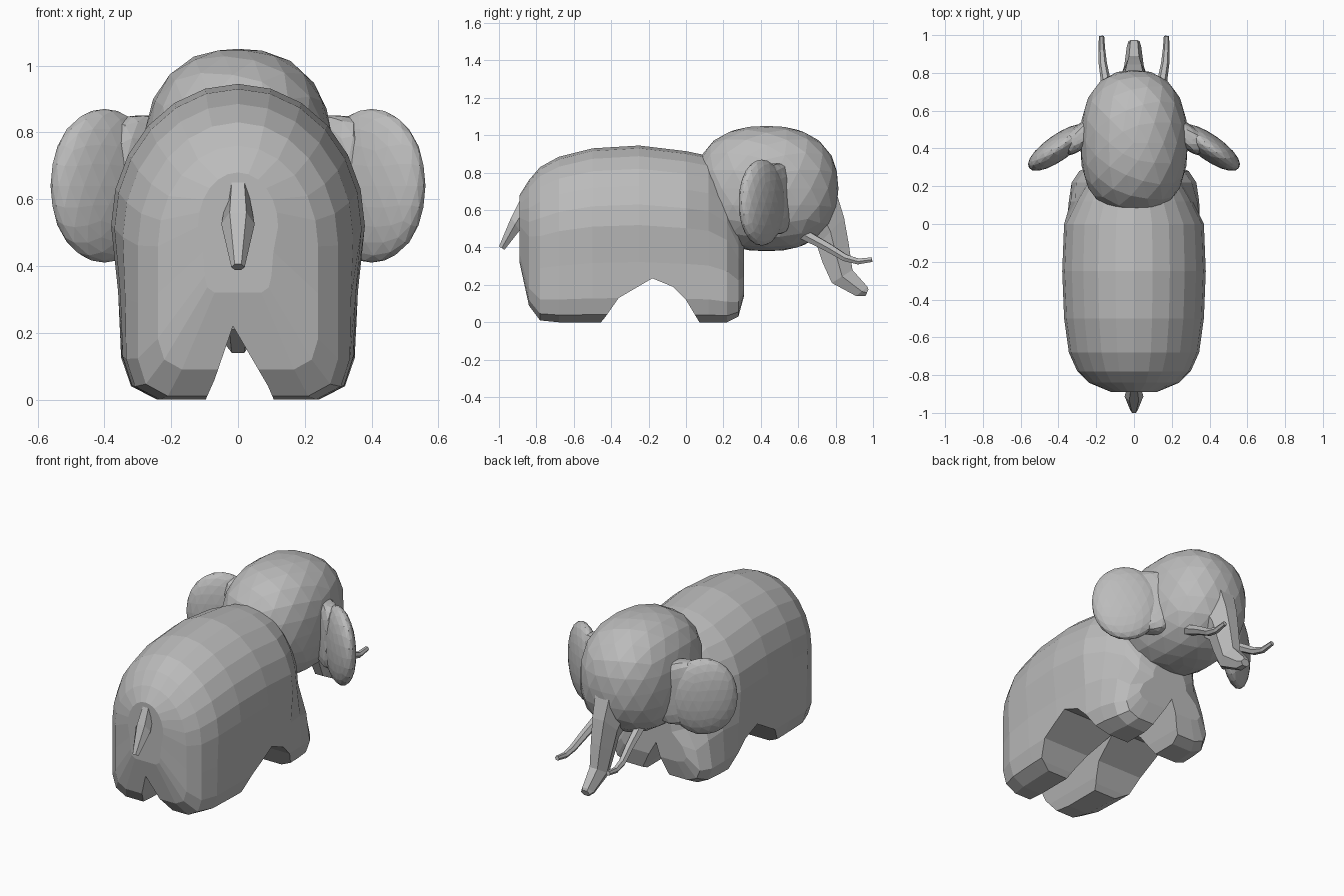
import bpy
import bmesh
from math import cos, sin, pi, radians
from mathutils import Vector, Matrix

cube = bpy.data.objects.get("Cube")
if cube:
    bpy.data.objects.remove(cube, do_unlink=True)

GREY = (0.5, 0.5, 0.5, 1.0)
grey = bpy.data.materials.new("grey_hide")
grey.use_nodes = True
grey.diffuse_color = GREY
for node in grey.node_tree.nodes:
    if node.type == 'BSDF_PRINCIPLED':
        node.inputs["Base Color"].default_value = GREY


def finish(name, bm):
    """Turn a bmesh into a flat shaded grey object."""
    bmesh.ops.recalc_face_normals(bm, faces=bm.faces[:])
    mesh = bpy.data.meshes.new(name)
    bm.to_mesh(mesh)
    bm.free()
    mesh.materials.append(grey)
    obj = bpy.data.objects.new(name, mesh)
    bpy.context.collection.objects.link(obj)
    return obj


def loft(name, rings):
    """Skin closed rings of equal length and cap both ends."""
    bm = bmesh.new()
    loops = [[bm.verts.new(p) for p in ring] for ring in rings]
    count = len(loops[0])
    for a, b in zip(loops, loops[1:]):
        for i in range(count):
            j = (i + 1) % count
            bm.faces.new((a[i], a[j], b[j], b[i]))
    bm.faces.new(loops[0])
    bm.faces.new(loops[-1])
    return finish(name, bm)


def blob(name, centre, radii, power=2.0, turn=0.0):
    """Faceted ellipsoid; a higher power makes it boxier."""
    bm = bmesh.new()
    bmesh.ops.create_icosphere(bm, subdivisions=3, radius=1.0)
    place = Matrix.Translation(centre) @ Matrix.Rotation(turn, 4, 'Z')
    for v in bm.verts:
        fit = sum(abs(c) ** power for c in v.co) ** (-1 / power)
        v.co = place @ Vector([c * fit * r for c, r in zip(v.co, radii)])
    return finish(name, bm)


def hex_ring(front, back, half_width):
    """Six sided ring between a front and a back (y, z) point."""
    f, k = Vector((0, *front)), Vector((0, *back))
    mid, reach = (f + k) / 2, (f - k) / 2 / cos(pi / 6)
    return [mid + reach * cos(a) + Vector((half_width * sin(a), 0, 0))
            for a in [pi / 6 + i * pi / 3 for i in range(6)]]


def tube(name, path, radii, sides=6):
    """Tapered tube along a path."""
    pts = [Vector(p) for p in path]
    rings = []
    for i, (p, r) in enumerate(zip(pts, radii)):
        along = (pts[min(i + 1, len(pts) - 1)] - pts[max(i - 1, 0)]).normalized()
        side = along.cross(Vector((0, 0, 1))).normalized()
        up = side.cross(along)
        rings.append([p + (side * cos(a) + up * sin(a)) * r
                      for a in [2 * pi * k / sides for k in range(sides)]])
    return loft(name, rings)


def body_ring(y, low, high, top, base):
    """Domed section with upright sides and rounded feet."""
    mid = base + (top - base) * 0.55
    rise = mid - base
    half = [(low * 0.7, base), (low * 0.92, base + 0.04 * rise / 0.5),
            (low, base + rise * 0.25), (low * 0.7 + high * 0.3, base + rise * 0.62)]
    half += [(high * cos(a), mid + (top - mid) * sin(a))
             for a in [i * pi / 12 for i in range(6)]]
    ring = [(0, base)] + half + [(0, top)] + [(-x, z) for x, z in reversed(half)]
    return [(x, y, z) for x, z in ring]


# Body and leg mass: y, lower half width, upper half width, top, base
body = loft("body_and_legs", [body_ring(*s) for s in (
    (-0.89, 0.10, 0.12, 0.68, 0.32),
    (-0.84, 0.24, 0.24, 0.76, 0.09),
    (-0.78, 0.30, 0.30, 0.83, 0.01),
    (-0.68, 0.335, 0.345, 0.885, 0),
    (-0.50, 0.345, 0.37, 0.93, 0),
    (-0.25, 0.35, 0.38, 0.945, 0),
    (0.00, 0.35, 0.37, 0.915, 0),
    (0.12, 0.345, 0.31, 0.89, 0),
    (0.22, 0.33, 0.25, 0.80, 0),
    (0.28, 0.29, 0.20, 0.60, 0.03),
    (0.31, 0.22, 0.12, 0.45, 0.14))])

# Belly arch and the gap between left and right legs, cut from the body
arch = [(-0.48, -0.03), (-0.43, 0.03), (-0.36, 0.13), (-0.18, 0.235),
        (-0.07, 0.19), (0.0, 0.12), (0.06, 0.02), (0.09, -0.03)]
gap = [(-0.11, -0.03), (-0.07, 0.06), (-0.015, 0.22), (0.09, 0.04), (0.12, -0.03)]
cutters = [loft("belly_cutter", [[(x, y, z) for y, z in arch] for x in (-1, 1)]),
           loft("leg_gap_cutter", [[(x, y, z) for x, z in gap] for y in (-1.2, 1.2)])]
for cutter in cutters:
    cutter.hide_render = True
    cut = body.modifiers.new("cut", 'BOOLEAN')
    cut.operation = 'DIFFERENCE'
    cut.solver = 'EXACT'
    cut.object = cutter
bpy.context.view_layer.update()
graph = bpy.context.evaluated_depsgraph_get()
carved = bpy.data.meshes.new_from_object(body.evaluated_get(graph))
body.modifiers.clear()
body.data = carved
for cutter in cutters:
    bpy.data.objects.remove(cutter, do_unlink=True)

# Head
blob("head", (0, 0.43, 0.715), (0.285, 0.385, 0.335), 2.4)

# Trunk, bending forward at the tip
loft("trunk", [hex_ring(*s) for s in (
    ((0.79, 0.74), (0.64, 0.46), 0.10),
    ((0.845, 0.56), (0.70, 0.41), 0.078),
    ((0.87, 0.42), (0.73, 0.32), 0.064),
    ((0.89, 0.28), (0.78, 0.21), 0.052),
    ((0.97, 0.19), (0.91, 0.14), 0.038),
    ((0.975, 0.175), (0.96, 0.14), 0.03))])

# Tail
loft("tail", [hex_ring(*s) for s in (
    ((-0.86, 0.71), (-0.84, 0.54), 0.03),
    ((-0.935, 0.56), (-0.89, 0.49), 0.05),
    ((-1.0, 0.405), (-0.97, 0.388), 0.02))])

# Ears and tusks on both sides
for side, label in ((1, "left"), (-1, "right")):
    turn = radians(-35) * side
    blob(label + "_ear", (0.40 * side, 0.405, 0.64), (0.19, 0.068, 0.23), 2.1, turn)
    blob(label + "_ear_root", (0.28 * side, 0.465, 0.66), (0.12, 0.06, 0.19), 4, turn)
    tube(label + "_tusk",
         [(x * side, y, z) for x, y, z in (
             (0.13, 0.62, 0.475), (0.15, 0.76, 0.40), (0.165, 0.85, 0.345),
             (0.17, 0.92, 0.325), (0.172, 0.995, 0.335))],
         (0.032, 0.026, 0.022, 0.018, 0.014))
